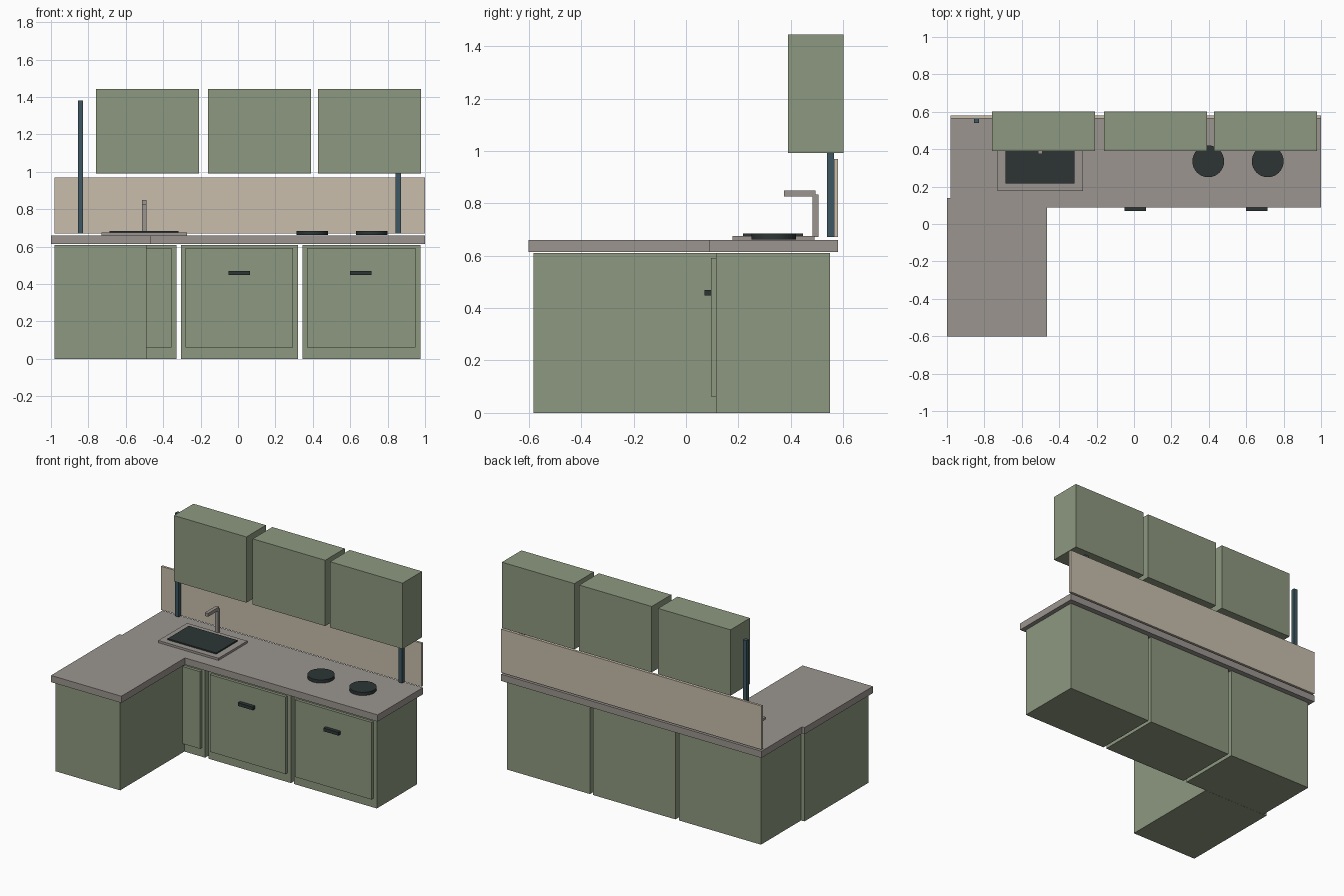
import bpy, bmesh

cube = bpy.data.objects.get("Cube")
if cube:
    bpy.data.objects.remove(cube, do_unlink=True)


def material(name, r, g, b):
    m = bpy.data.materials.new(name)
    m.use_nodes = True
    m.diffuse_color = (r, g, b, 1)
    m.node_tree.nodes["Principled BSDF"].inputs["Base Color"].default_value = (r, g, b, 1)
    return m


green = material("sage_green", 0.27, 0.314, 0.216)
stone = material("warm_grey", 0.328, 0.301, 0.279)
cream = material("cream", 0.578, 0.509, 0.413)
dark = material("charcoal", 0.026, 0.036, 0.036)
blue = material("slate_blue", 0.048, 0.095, 0.12)


def prism(name, outline, z, mat):
    """Extrude a flat outline between two heights."""
    bm = bmesh.new()
    face = bm.faces.new([bm.verts.new((x, y, z[0])) for x, y in outline])
    new = bmesh.ops.extrude_face_region(bm, geom=[face])["geom"]
    bmesh.ops.translate(bm, vec=(0, 0, z[1] - z[0]),
                        verts=[v for v in new if isinstance(v, bmesh.types.BMVert)])
    bmesh.ops.recalc_face_normals(bm, faces=bm.faces)
    mesh = bpy.data.meshes.new(name)
    bm.to_mesh(mesh)
    bm.free()
    mesh.materials.append(mat)
    obj = bpy.data.objects.new(name, mesh)
    bpy.context.collection.objects.link(obj)
    return obj


def box(name, x, y, z, mat):
    return prism(name, [(x[0], y[0]), (x[1], y[0]), (x[1], y[1]), (x[0], y[1])], z, mat)


# Base cabinets along the wall, each with a raised door
BASE_Z = (0, 0.61)
for name, x0, x1, d0, d1 in (("corner", -0.955, -0.33, -0.93, -0.355),
                             ("middle", -0.305, 0.322, -0.28, 0.295),
                             ("end", 0.345, 0.975, 0.368, 0.948)):
    box(name + "_base_cabinet", (x0, x1), (0.115, 0.55), BASE_Z, green)
    box(name + "_door", (d0, d1), (0.095, 0.116), (0.062, 0.592), green)

# Door handles
for name, x in (("middle", 0.007), ("end", 0.657)):
    box(name + "_handle", (x - 0.057, x + 0.057), (0.07, 0.095), (0.448, 0.47), dark)

# Cabinet of the projecting leg
box("leg_base_cabinet", (-0.98, -0.488), (-0.583, 0.114), BASE_Z, green)

# L-shaped worktop
prism("worktop", [(-1, -0.602), (-0.465, -0.602), (-0.465, 0.088), (1, 0.088),
                  (1, 0.58), (-0.98, 0.58), (-0.98, 0.14), (-1, 0.14)],
      (0.614, 0.66), stone)

# Backsplash and wall cabinets
box("backsplash", (-0.98, 1), (0.564, 0.58), (0.671, 0.97), cream)
for name, x in (("right", -0.76), ("centre", -0.161), ("left", 0.427)):
    box(name + "_wall_cabinet", (x, x + 0.551), (0.39, 0.602), (0.992, 1.444), green)

# Upright posts
for name, x in (("right", -0.842), ("left", 0.857)):
    box(name + "_post", (x - 0.014, x + 0.014), (0.539, 0.565), (0.671, 1.38), blue)

# Sink rim and basin
box("sink_rim", (-0.73, -0.272), (0.177, 0.49), (0.658, 0.675), stone)
box("sink_basin", (-0.687, -0.318), (0.217, 0.447), (0.67, 0.684), dark)

# Tap
TAP_X = (-0.514, -0.49)
box("tap_post", TAP_X, (0.482, 0.506), (0.672, 0.833), stone)
box("tap_spout", TAP_X, (0.375, 0.494), (0.826, 0.849), stone)

# Round hob burners
for name, x in (("right", 0.397), ("left", 0.715)):
    bpy.ops.mesh.primitive_cylinder_add(vertices=32, radius=0.085, depth=0.022,
                                        location=(x, 0.335, 0.673))
    burner = bpy.context.object
    burner.name = name + "_burner"
    burner.data.materials.append(dark)
    bpy.ops.object.shade_smooth_by_angle()
